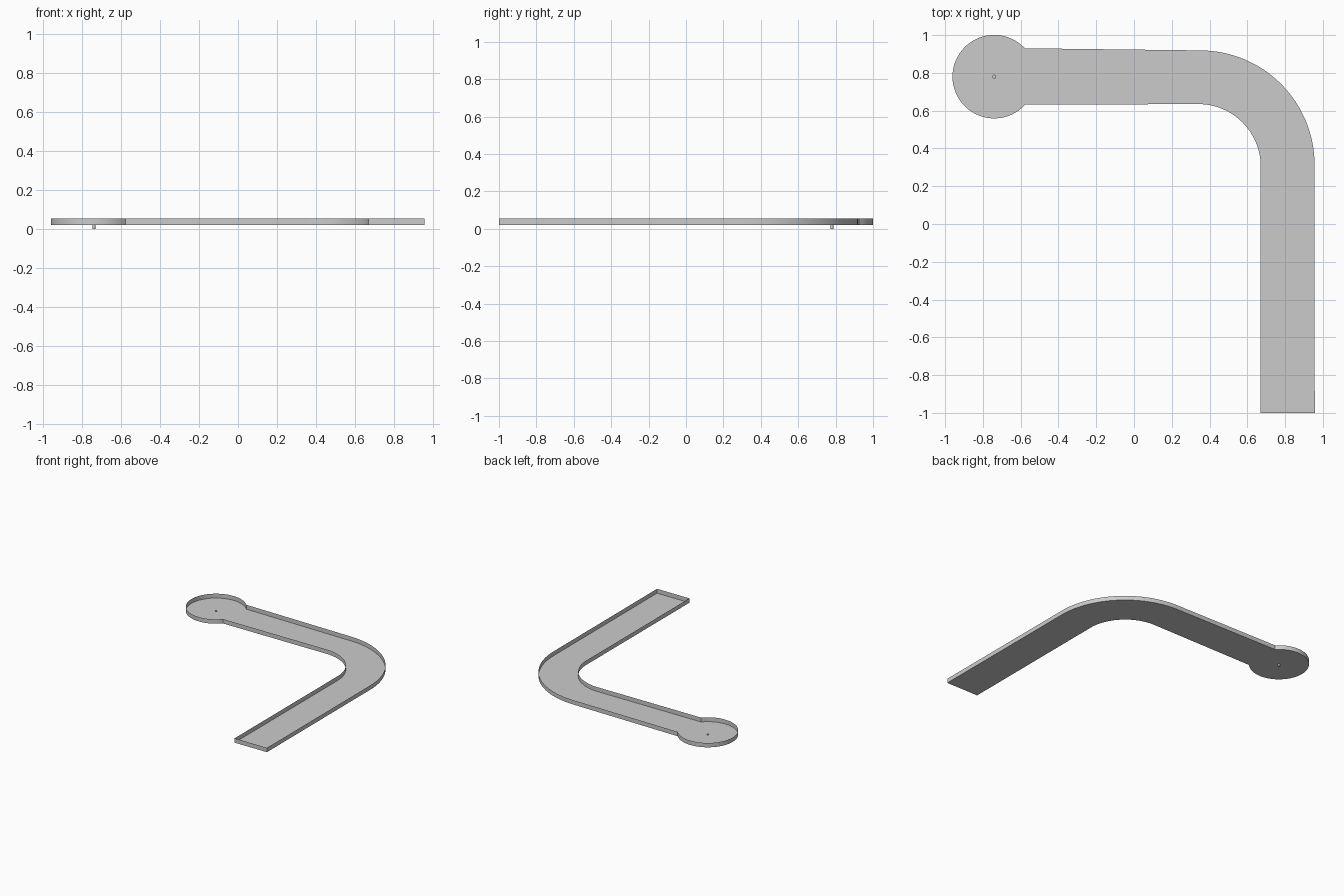
import bpy, bmesh
from math import sin, cos, radians, atan2, pi

if "Cube" in bpy.data.objects:
    bpy.data.objects.remove(bpy.data.objects["Cube"])

FLOOR_Z, RIM_Z = 0.02, 0.055
CUP = (-0.74, 0.78)
CUP_R = 0.008


def arc(cx, cy, r, a0, a1, n):
    return [(cx + r * cos(a0 + (a1 - a0) * i / n), cy + r * sin(a0 + (a1 - a0) * i / n))
            for i in range(n + 1)]


def finish(name, bm):
    me = bpy.data.meshes.new(name)
    bm.to_mesh(me)
    bm.free()
    ob = bpy.data.objects.new(name, me)
    bpy.context.collection.objects.link(ob)
    return ob


def loop(bm, pts, z):
    vs = [bm.verts.new((x, y, z)) for x, y in pts]
    return vs, [bm.edges.new((vs[i - 1], vs[i])) for i in range(len(vs))]


def band(name, pts, z0, z1, bottom=False):
    """Thin upright sheet following a closed outline."""
    bm = bmesh.new()
    lo, _ = loop(bm, pts, z0)
    hi, _ = loop(bm, pts, z1)
    for i in range(len(pts)):
        bm.faces.new((lo[i - 1], lo[i], hi[i], hi[i - 1]))
    if bottom:
        bm.faces.new(lo[::-1])
    ob = finish(name, bm)
    for o in bpy.context.selected_objects:
        o.select_set(False)
    ob.select_set(True)
    bpy.context.view_layer.objects.active = ob
    bpy.ops.object.shade_smooth_by_angle(angle=radians(30))
    return ob


# Lane outline, counter-clockwise: leg, outer bend, round green, inner bend
a_top = atan2(0.15, 0.162)
a_bot = atan2(-0.148, 0.163) + 2 * pi
outline = [(0.67, -1.0), (0.957, -1.0)]
outline += arc(0.35, 0.313, 0.606, 0, pi / 2, 32)
outline += arc(*CUP, 0.221, a_top, a_bot, 48)
outline += arc(0.34, 0.304, 0.331, pi / 2, 0, 24)
cup_ring = arc(*CUP, CUP_R, 0, 2 * pi, 16)[:-1]

# Floor with the cup hole cut out
bm = bmesh.new()
edges = loop(bm, outline, FLOOR_Z)[1] + loop(bm, cup_ring, FLOOR_Z)[1]
bmesh.ops.triangle_fill(bm, edges=edges, use_beauty=True, normal=(0, 0, 1))
for f in bm.faces:
    f.normal_update()
    if f.normal.z < 0:
        f.normal_flip()
finish("lane_floor", bm)

# Border walls and cup
band("border_wall", outline, FLOOR_Z, RIM_Z)
band("cup", cup_ring, 0.0, FLOOR_Z, bottom=True)
